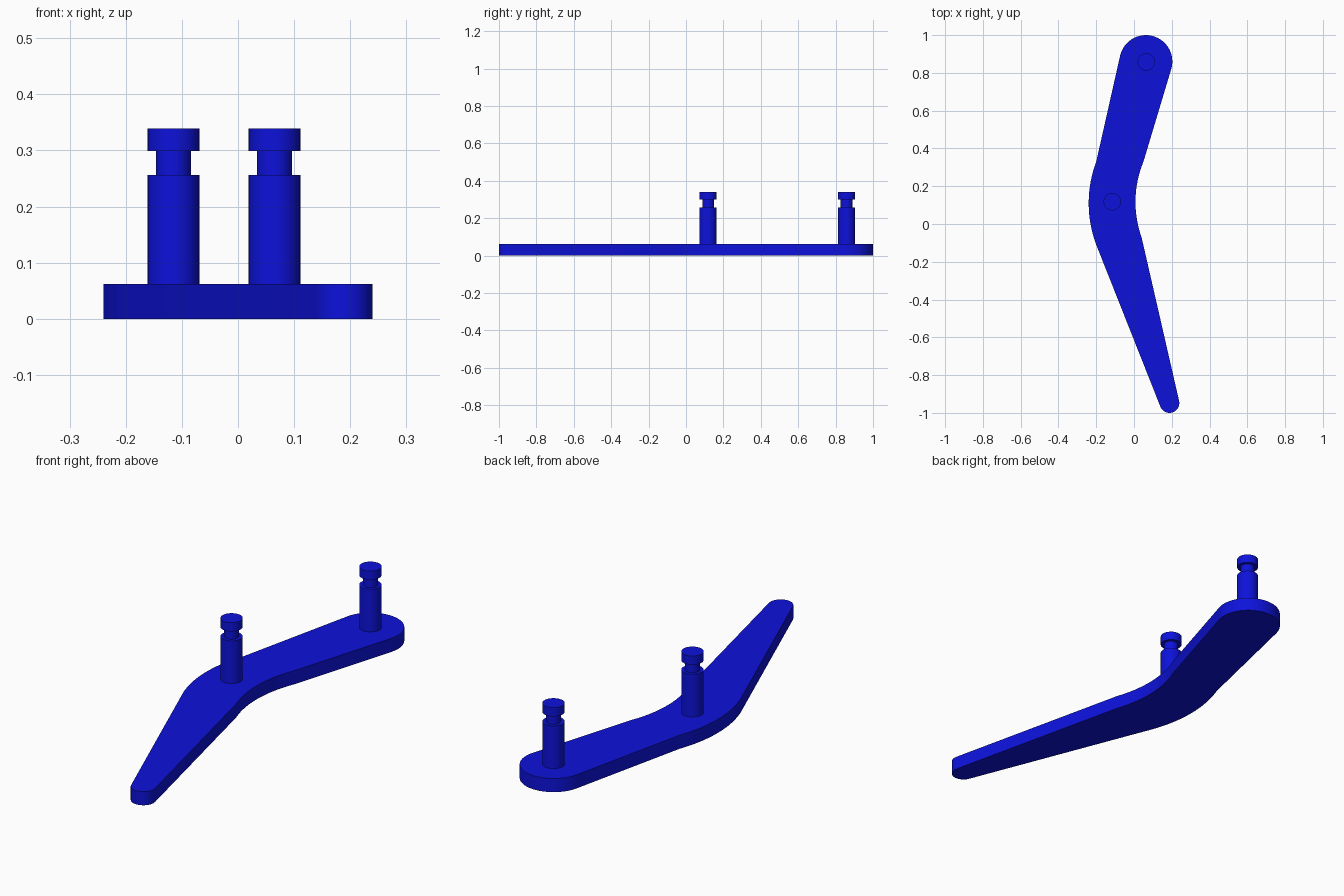
import bpy, bmesh, math
from mathutils import Vector

if "Cube" in bpy.data.objects:
    bpy.data.objects.remove(bpy.data.objects["Cube"])

blue = bpy.data.materials.new("blue")
blue.diffuse_color = (0.004, 0.006, 0.7, 1)
blue.use_nodes = True
blue.node_tree.nodes["Principled BSDF"].inputs["Base Color"].default_value = blue.diffuse_color


def finish(name, bm):
    bmesh.ops.recalc_face_normals(bm, faces=bm.faces)
    mesh = bpy.data.meshes.new(name)
    bm.to_mesh(mesh)
    bm.free()
    obj = bpy.data.objects.new(name, mesh)
    bpy.context.collection.objects.link(obj)
    mesh.materials.append(blue)
    bpy.ops.object.select_all(action='DESELECT')
    obj.select_set(True)
    bpy.context.view_layer.objects.active = obj
    bpy.ops.object.shade_smooth_by_angle(angle=math.radians(30))
    return obj


def arc(cx, cy, r, a0, a1, n):
    angles = [math.radians(a0 + (a1 - a0) * i / n) for i in range(n + 1)]
    return [(cx + r * math.cos(a), cy + r * math.sin(a)) for a in angles]


def bow(start, end, sag, n=16):
    # circular arc from start to end, bulging towards -x by sag
    a, b = Vector(start), Vector(end)
    half = (b - a).length / 2
    side = Vector((-(b - a).y, (b - a).x)).normalized()
    if side.x > 0:
        side = -side
    r = (half * half + sag * sag) / (2 * sag)
    centre = (a + b) / 2 + side * (sag - r)
    along = (b - a).normalized()
    top = math.asin(half / r)
    ts = [-top + 2 * top * i / n for i in range(n + 1)]
    return [tuple(centre + r * (side * math.cos(t) + along * math.sin(t))) for t in ts]


# Bent lever plate: wide round end, curved elbow, narrow round tip
outline = (arc(0.063, 0.86, 0.14, -16.6, 167.7, 32)
           + bow((-0.2, 0.33), (-0.2, -0.11), 0.04)
           + arc(0.188, -0.948, 0.052, 201.7, 372.8, 24)
           + bow((0.04, -0.07), (0.05, 0.33), 0.037))
bm = bmesh.new()
face = bm.faces.new([bm.verts.new((x, y, 0)) for x, y in outline])
top = bmesh.ops.extrude_face_region(bm, geom=[face])
bmesh.ops.translate(bm, vec=(0, 0, 0.062),
                    verts=[v for v in top["geom"] if isinstance(v, bmesh.types.BMVert)])
finish("lever_plate", bm)

# Grooved pins, each turned from one profile
profile = [(0, 0.05), (0.046, 0.05), (0.046, 0.256), (0.031, 0.256),
           (0.031, 0.299), (0.046, 0.299), (0.046, 0.339), (0, 0.339)]
for name, x, y in (("elbow_pin", -0.115, 0.118), ("end_pin", 0.065, 0.858)):
    bm = bmesh.new()
    verts = [bm.verts.new((r, 0, z)) for r, z in profile]
    edges = [bm.edges.new(pair) for pair in zip(verts, verts[1:])]
    bmesh.ops.spin(bm, geom=verts + edges, cent=(0, 0, 0), axis=(0, 0, 1),
                   angle=math.tau, steps=40)
    bmesh.ops.remove_doubles(bm, verts=bm.verts, dist=1e-4)
    finish(name, bm).location = (x, y, 0)
